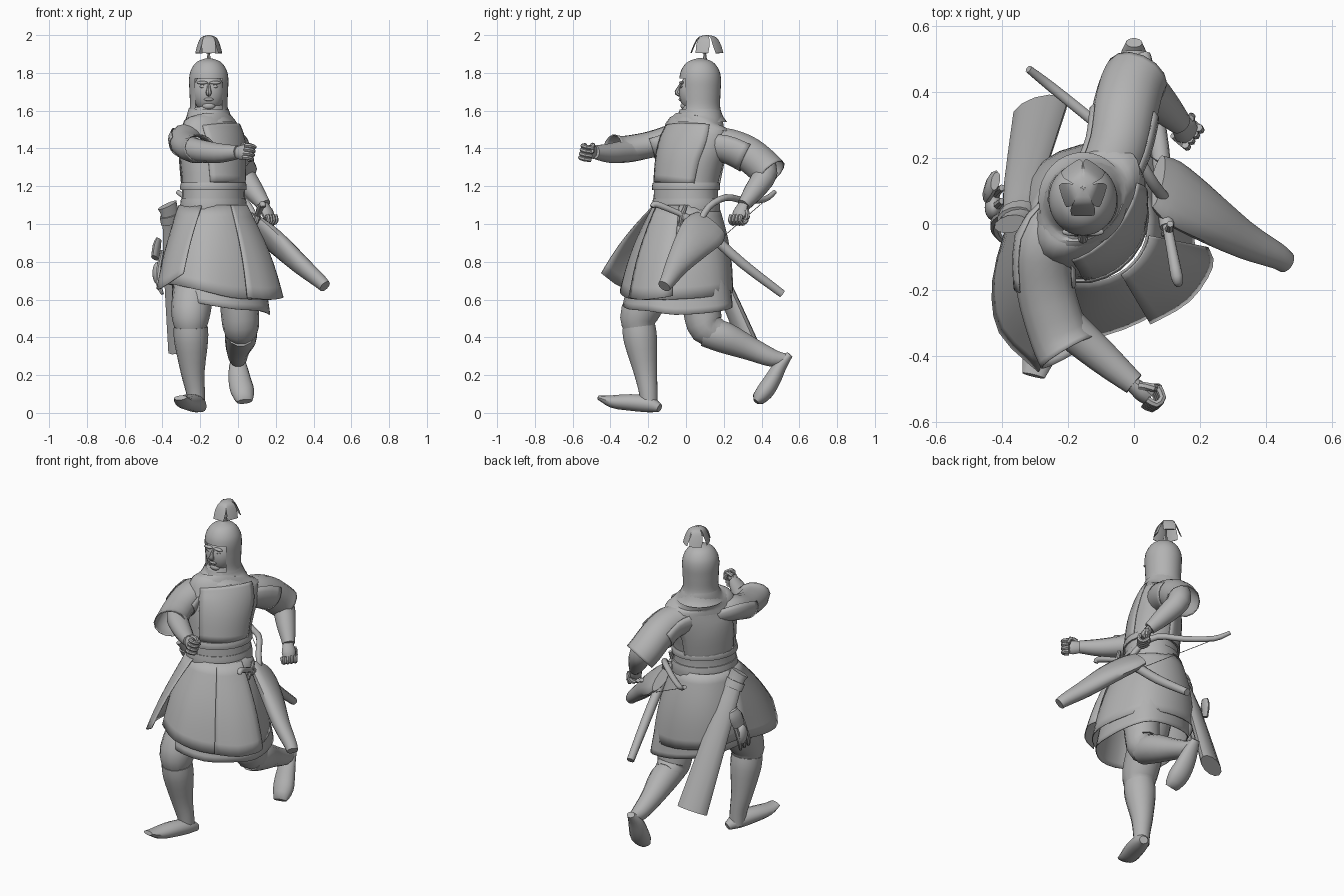
import bpy, bmesh, math
from mathutils import Vector as V

cube = bpy.data.objects.get("Cube")
if cube:
    bpy.data.objects.remove(cube)

grey = bpy.data.materials.new("plain_grey")
grey.use_nodes = True
grey.diffuse_color = (.45, .45, .45, 1)
grey.node_tree.nodes["Principled BSDF"].inputs["Base Color"].default_value = (.45, .45, .45, 1)


def finish(name, bm, angle=40, thick=0):
    """Turn a bmesh into a shaded object."""
    bmesh.ops.recalc_face_normals(bm, faces=bm.faces)
    mesh = bpy.data.meshes.new(name)
    bm.to_mesh(mesh)
    bm.free()
    ob = bpy.data.objects.new(name, mesh)
    bpy.context.collection.objects.link(ob)
    mesh.materials.append(grey)
    if thick:
        mod = ob.modifiers.new("thickness", "SOLIDIFY")
        mod.thickness = thick
    bpy.ops.object.select_all(action="DESELECT")
    ob.select_set(True)
    bpy.context.view_layer.objects.active = ob
    bpy.ops.object.shade_smooth_by_angle(angle=math.radians(angle))


def loft(name, rings, closed=True, caps=True, thick=0, cut=None):
    """Skin a list of point rings; cut removes faces by their centre."""
    bm = bmesh.new()
    rows = [[bm.verts.new(p) for p in ring] for ring in rings]
    n = len(rows[0])
    for a, b in zip(rows, rows[1:]):
        for i in range(n if closed else n - 1):
            j = (i + 1) % n
            bm.faces.new((a[i], a[j], b[j], b[i]))
    if closed and caps:
        bm.faces.new(rows[0])
        bm.faces.new(rows[-1])
    if cut:
        gone = [f for f in bm.faces if cut(f.calc_center_median())]
        bmesh.ops.delete(bm, geom=gone, context="FACES")
    finish(name, bm, thick=thick)


def smooth_path(pts, steps):
    """Catmull-Rom points through tuples of any length."""
    out = []
    for i in range(len(pts) - 1):
        a, b, c, d = (pts[max(i - 1, 0)], pts[i], pts[i + 1], pts[min(i + 2, len(pts) - 1)])
        for k in range(steps):
            t = k / steps
            out.append([q + t * (r - p + t * (2 * p - 5 * q + 4 * r - s + t * (3 * (q - r) + s - p))) / 2
                        for p, q, r, s in zip(a, b, c, d)])
    return out + [list(pts[-1])]


def tube(name, pts, side=(1, 0, 0), flat=1, n=14, steps=3, grow=0, arc=None, **kw):
    """Limb through (x, y, z, radius[, flatness]) points; arc makes a partial shell."""
    path = smooth_path(pts, steps)
    rings = []
    for i, p in enumerate(path):
        t = V(path[min(i + 1, len(path) - 1)][:3]) - V(path[max(i - 1, 0)][:3])
        t.normalize()
        s = V(side)
        s = (s - t * s.dot(t)).normalized()
        o = t.cross(s)
        a0, a1 = arc or (0, 360)
        r = max(p[3], .002)
        f = p[4] if len(p) > 4 else flat
        ring = []
        for k in range(n):
            a = math.radians(a0 + (a1 - a0) * k / (n - 1 if arc else n))
            ring.append(V(p[:3]) + s * (r + grow) * math.cos(a) + o * (r * f + grow) * math.sin(a))
        rings.append(ring)
    loft(name, rings, closed=arc is None, **kw)


def ball(name, at, size):
    bm = bmesh.new()
    bmesh.ops.create_uvsphere(bm, u_segments=20, v_segments=14, radius=1)
    bmesh.ops.scale(bm, vec=size, verts=bm.verts)
    bmesh.ops.translate(bm, vec=at, verts=bm.verts)
    finish(name, bm)


# Torso, turned towards its left, with armour shells and belts
SHOULDERS = (.65, .76, 0)
body = [(-.13, 0, 1.02, .19, .85), (-.13, 0, 1.2, .18, .85), (-.135, .02, 1.34, .195, .78),
        (-.135, .045, 1.44, .205, .66), (-.145, .055, 1.51, .195, .58), (-.15, .07, 1.56, .13, .72),
        (-.155, .075, 1.62, .09, 1)]
tube("torso", body, SHOULDERS, n=24)
for nm, arc in (("chest_plate", (-140, -40)), ("back_plate", (40, 140))):
    tube(nm, body[1:5], SHOULDERS, n=10, grow=.006, arc=arc, thick=.005)
for nm, z, h in (("upper_belt", 1.2, .02), ("waist_sash", 1.1, .035)):
    tube(nm, [(-.13, 0, z - h, .187), (-.13, 0, z, .188), (-.13, 0, z + h, .183)],
         SHOULDERS, .85, 24, grow=.004)

# Hood with face opening
HX, HY = -.155, .075
hood = [(1.54, .135), (1.57, .115), (1.62, .1), (1.7, .102), (1.77, .104),
        (1.82, .092), (1.86, .06), (1.88, .004)]
tube("hood", [(HX, HY, z, r) for z, r in hood], flat=1.06, n=32, steps=4, caps=False,
     cut=lambda c: c.y < 0 and abs(c.x - HX) < .07 and 1.61 < c.z < 1.765)
tube("collar", [(-.145, .06, 1.49, .21, .58), (-.15, .065, 1.53, .17, .68),
                (HX, HY, 1.565, .128, .9), (HX, HY, 1.61, .103, 1.05)],
     SHOULDERS, n=24, caps=False)
ball("face", (HX, .045, 1.695), (.085, .082, .108))
tube("nose", [(HX, -.025, 1.745, .006), (HX, -.04, 1.715, .011), (HX, -.044, 1.695, .016),
              (HX, -.024, 1.682, .01)], n=8)
ball("lips", (HX, -.028, 1.66), (.025, .011, .009))
ball("chin", (HX, -.004, 1.625), (.035, .025, .022))
for s, nm in ((-1, "right"), (1, "left")):
    ball(nm + "_brow", (HX + s * .034, -.024, 1.748), (.03, .012, .009))
    ball(nm + "_eye", (HX + s * .032, -.023, 1.727), (.016, .007, .007))

# Plume on a short stem
PY = .1
tube("plume_stem", [(HX, PY, 1.86, .014), (HX, PY, 1.9, .007), (HX, PY, 1.99, .006)], n=8)
for i in range(5):
    a = math.radians(72 * i + 54)
    c, s = math.cos(a), math.sin(a)
    leaf = [(0, 2, .008), (.032, 1.988, .027), (.05, 1.95, .037), (.064, 1.905, .035)]
    tube("plume_leaf", [(HX + c * d, PY + .01 + s * d * 1.3, z, r) for d, z, r in leaf],
         (-s, c, 0), .1, 8)

# Right arm thrust forward, left arm swung back
r_sleeve = [(-.21, .01, 1.46, .085), (-.27, -.06, 1.46, .088), (-.27, -.19, 1.42, .088),
            (-.23, -.33, 1.395, .09), (-.2, -.39, 1.4, .095)]
l_sleeve = [(-.1, .12, 1.43, .09), (-.05, .23, 1.415, .095), (-.03, .33, 1.37, .1),
            (-.01, .41, 1.305, .1), (.01, .45, 1.265, .098)]
tube("right_sleeve", r_sleeve, (1, .3, 0), .8, caps=False, thick=.005)
tube("left_sleeve", l_sleeve, (1, 0, 0), .95, caps=False, thick=.005)
tube("right_shoulder_guard", r_sleeve[:3], (1, .3, 0), .8, grow=.008, arc=(150, 390), thick=.005)
tube("left_shoulder_guard", l_sleeve[:3], (1, 0, 0), .95, grow=.008, arc=(-30, 210), thick=.005)
tube("right_forearm", [(-.26, -.2, 1.41, .06), (-.22, -.29, 1.39, .062), (-.1, -.4, 1.375, .052),
                       (.0, -.485, 1.38, .036)], (0, 0, 1))
tube("left_forearm", [(-.01, .39, 1.35, .065), (.02, .42, 1.27, .065), (.08, .365, 1.18, .055),
                      (.14, .305, 1.1, .036)])


def fist(name, at, along, across):
    """Clenched hand: a palm, four curled fingers and a thumb."""
    at, f, w = V(at), V(along).normalized(), V(across).normalized()
    u = f.cross(w)
    tube(name + "_palm", [(*(at - f * .05), .03), (*at, .042), (*(at + f * .03), .036)], w, .65, 10)
    for k in range(4):
        b = at + w * (k - 1.5) * .022 + f * .025
        pts = [b + u * .018, b + f * .03 + u * .012, b + f * .032 - u * .018, b - u * .035]
        tube(name + "_finger", [(*p, .012) for p in pts], w, 1, 7, 2)
    pts = [at - f * .02 + w * .035, at + f * .015 + w * .045 - u * .02, at + f * .03 + w * .01 - u * .04]
    tube(name + "_thumb", [(*p, .013) for p in pts], u, 1, 7, 2)


fist("right_hand", (.025, -.51, 1.38), (.75, -.6, 0), (.2, .2, 1))
fist("left_hand", (.155, .285, 1.06), (.4, -.4, -1), (.6, .75, 0))

# Legs, boots and feet
tube("right_thigh", [(-.2, -.03, .95, .12), (-.23, -.15, .7, .11), (-.25, -.245, .53, .104),
                     (-.25, -.25, .45, .085)])
tube("right_boot", [(-.25, -.25, .455, .09), (-.248, -.24, .38, .09), (-.24, -.215, .22, .064),
                    (-.225, -.2, .11, .05), (-.22, -.195, .03, .045)])
tube("right_foot", [(-.19, -.14, .025, .025, .9), (-.215, -.195, .045, .048, .9),
                    (-.25, -.29, .055, .056, .8), (-.285, -.39, .06, .052, .65),
                    (-.305, -.46, .08, .035, .35)])
tube("left_thigh", [(-.06, .05, .95, .12), (0, .07, .7, .11), (.01, .085, .54, .102),
                    (.015, .11, .45, .095), (.015, .18, .42, .075)])
tube("left_boot", [(.015, .1, .43, .08), (.015, .2, .4, .085), (.0, .34, .34, .064),
                   (.0, .46, .29, .048), (.0, .53, .285, .03)])
tube("left_foot", [(.0, .55, .31, .025), (.0, .5, .25, .047), (.01, .455, .17, .06),
                   (.025, .415, .11, .062, .65), (.035, .37, .06, .042, .4)], flat=.75)


def skirt(name, hem, closed, grow=0, start=0):
    """Cloth hanging from the waist, or from part way down, to a list of hem points."""
    hem = smooth_path(hem + hem[:1] if closed else hem, 3)
    hem = hem[:-1] if closed else hem
    rings = []
    for k in range(9):
        t = start + (1 - start) * k / 8
        ring = []
        for h in hem:
            d = V((h[0] + .13, h[1], 0)).normalized() * (.175 + grow)
            w = V((-.13 + d.x, d.y, 1.1))
            ring.append(w.lerp(V(h), t) + d * .12 * math.sin(math.pi * t))
        rings.append(ring)
    loft(name, rings, closed, caps=False, thick=.005)


# Layered coat skirt: outer layer, longer lining, blown right tail, front overlap
skirt("coat_skirt", [(-.34, -.27, .68), (-.2, -.35, .65), (-.03, -.32, .61), (.12, -.23, .6),
                     (.185, -.1, .6), (.155, .08, .61), (.07, .21, .63), (-.1, .25, .64),
                     (-.28, .19, .66), (-.37, .03, .68), (-.39, -.15, .68)], True)
skirt("skirt_lining", [(-.33, -.23, .61), (-.2, -.33, .58), (-.02, -.31, .55), (.12, -.2, .54),
                       (.17, -.06, .52), (.15, .12, .53), (.07, .23, .55), (-.1, .24, .57),
                       (-.27, .16, .6), (-.35, -.05, .62)], True, -.015, .55)
skirt("right_coat_tail", [(-.38, .02, .68), (-.43, -.17, .66), (-.41, -.33, .66),
                          (-.29, -.45, .74)], False, .01)
skirt("front_overlap", [(.05, -.305, .61), (.17, -.235, .6), (.24, -.13, .61), (.225, -.07, .62)],
      False, .008)

# Quiver on the right hip
tube("quiver", [(-.375, 0, 1.1, .055), (-.355, .03, 1.03, .048), (-.335, .13, .83, .066),
                (-.285, .345, .335, .09)], (1, .3, .3), .5, 12, 2)
tube("quiver_band", [(-.363, .02, 1.05, .056), (-.355, .04, 1.01, .056)], (1, .3, .3), .6, 12, 1)
tube("pouch", [(-.42, .13, .92, .03), (-.43, .12, .88, .045), (-.44, .1, .82, .04)],
     (.3, 1, 0), .45, 10)
for i in range(3):
    y = .03 + i * .04
    tube("hanging_cord", [(-.4, y, .86, .01), (-.42, y - .02, .76, .014),
                          (-.42, y - .05, .68, .014), (-.4, y - .08, .63, .008)], n=7)
ball("small_flask", (-.425, .05, .74), (.028, .04, .06))

# Bow case and bow on the left hip
tube("bow_case", [(.07, .13, 1.0, .1, .3), (.12, .095, .965, .118, .35), (.21, .035, .895, .1, .5),
                  (.33, -.045, .785, .064, .75), (.43, -.095, .7, .042, .9),
                  (.46, -.115, .67, .036, .9)], (0, .85, -.5), n=16)
tube("bow", [(-.32, .47, 1.17, .012), (-.25, .415, 1.13, .016), (-.12, .31, 1.125, .017),
             (0, .21, 1.14, .018), (.06, .12, 1.09, .018), (.1, .07, 1.0, .018)], (0, 0, 1), n=10)
tube("bow_string", [(-.31, .46, 1.16, .002), (.1, .17, .91, .002)], (0, 0, 1), n=5, steps=1)

# Curved sabre in its scabbard
tube("scabbard", [(.1, -.01, 1.04, .022), (.09, .12, .95, .027), (.07, .3, .79, .027),
                  (.03, .51, .63, .022)], n=10)
tube("sabre_grip", [(.1, 0, 1.04, .015), (.115, -.08, 1.075, .016), (.13, -.16, 1.105, .018),
                    (.135, -.18, 1.09, .013)], n=10)
tube("sabre_guard", [(.09, -.03, .99, .01), (.105, -.02, 1.045, .014), (.11, .0, 1.1, .01)], n=8)
